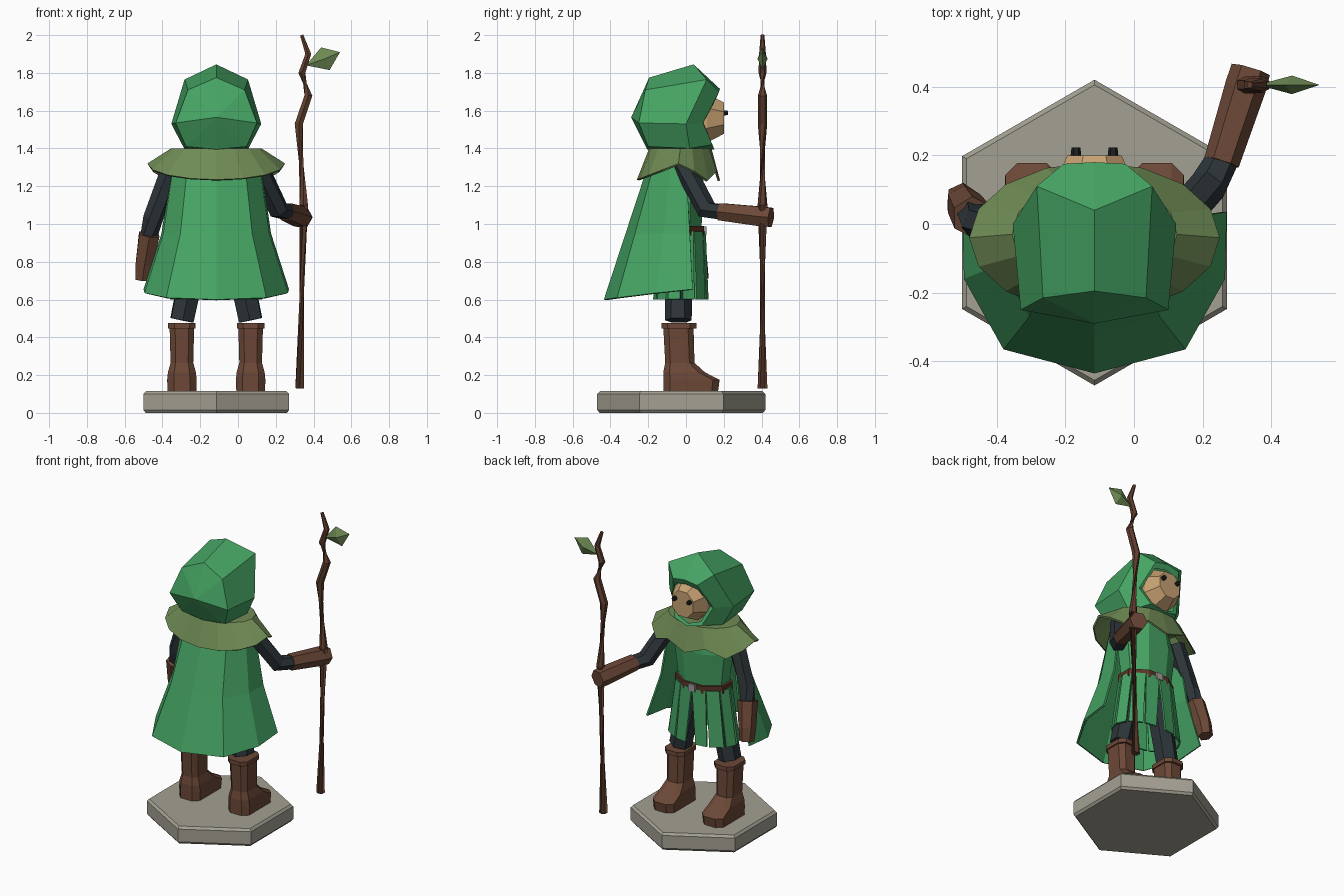
import bpy, bmesh, math
from mathutils import Vector

if "Cube" in bpy.data.objects:
    bpy.data.objects.remove(bpy.data.objects["Cube"], do_unlink=True)

CX = -0.115  # body centre line


def material(name, rgb):
    m = bpy.data.materials.new(name)
    m.use_nodes = True
    m.diffuse_color = (*rgb, 1)
    m.node_tree.nodes["Principled BSDF"].inputs["Base Color"].default_value = (*rgb, 1)
    return m


GREEN = material("cloak green", (0.06, 0.37, 0.125))
OLIVE = material("olive", (0.16, 0.26, 0.09))
LEATHER = material("brown leather", (0.15, 0.065, 0.038))
CLOTH = material("dark cloth", (0.026, 0.035, 0.041))
STONE = material("stone", (0.37, 0.35, 0.29))
SKIN = material("skin", (0.58, 0.36, 0.17))
BLACK = material("eye black", (0.012, 0.013, 0.015))
WOOD = material("staff wood", (0.12, 0.05, 0.028))
STRAP = material("belt brown", (0.10, 0.035, 0.02))
METAL = material("buckle grey", (0.35, 0.35, 0.33))


def finish(name, bm, mat, thick=0):
    bmesh.ops.recalc_face_normals(bm, faces=bm.faces)
    me = bpy.data.meshes.new(name)
    bm.to_mesh(me)
    bm.free()
    me.materials.append(mat)
    ob = bpy.data.objects.new(name, me)
    bpy.context.collection.objects.link(ob)
    if thick:
        s = ob.modifiers.new("thickness", "SOLIDIFY")
        s.thickness = thick
    return ob


def loft(name, rings, mat, closed=True, caps=(True, True), thick=0):
    """Skin a list of equally long point rings."""
    bm = bmesh.new()
    vs = [[bm.verts.new(p) for p in r] for r in rings]
    n = len(rings[0])
    for a, b in zip(vs, vs[1:]):
        for i in range(n if closed else n - 1):
            j = (i + 1) % n
            bm.faces.new((a[i], a[j], b[j], b[i]))
    for cap, ring in zip(caps, (vs[0], vs[-1])):
        if cap and closed:
            bm.faces.new(ring)
    return finish(name, bm, mat, thick)


def oval(cx, cy, z, rx, ry, n=8, turn=0.5):
    angles = [math.tau * (i + turn) / n for i in range(n)]
    return [Vector((cx + rx * math.cos(a), cy + ry * math.sin(a), z)) for a in angles]


def tube(name, path, radii, mat, sides=6):
    pts = [Vector(p) for p in path]
    rings = []
    for i, p in enumerate(pts):
        t = pts[min(i + 1, len(pts) - 1)] - pts[max(i - 1, 0)]
        q = t.to_track_quat('Z', 'X')
        rings.append([p + q @ v for v in oval(0, 0, 0, radii[i], radii[i], sides)])
    return loft(name, rings, mat)


def box(name, centre, size, mat):
    x, y, z = (s / 2 for s in size)
    c = Vector(centre)
    rings = [[c + Vector((a * x, b * y, k * z)) for a, b in ((-1, -1), (1, -1), (1, 1), (-1, 1))]
             for k in (-1, 1)]
    return loft(name, rings, mat)


def mirrored(half):
    """Close a half profile (dx, y, z), running from top to bottom centre."""
    right = [Vector((CX + x, y, z)) for x, y, z in half]
    left = [Vector((CX - x, y, z)) for x, y, z in reversed(half[1:-1])]
    return right + left


# Hexagonal plinth with bevelled edges
loft("plinth", [oval(CX, -0.025, z, r, r, 6) for z, r in
                ((0, 0.432), (0.015, 0.445), (0.1, 0.445), (0.115, 0.43))], STONE)

# Boots and legs
BOOT = ((0.115, 0.076, -0.12, 0.17), (0.175, 0.078, -0.12, 0.178), (0.215, 0.074, -0.12, 0.1),
        (0.265, 0.06, -0.11, 0.045), (0.45, 0.065, -0.12, 0.04))
CUFF = ((0.447, 0.073, -0.13, 0.055), (0.475, 0.073, -0.13, 0.055))


def boot_rings(cx, spec):
    rings = []
    for z, w, back, front in spec:
        c = 0.45 * w
        rings.append([Vector((cx + x, y, z)) for x, y in
                      ((w, back + c), (w, front - c), (w - c, front), (c - w, front),
                       (-w, front - c), (-w, back + c), (c - w, back), (w - c, back))])
    return rings


for side, s in (("left", 1), ("right", -1)):
    x = CX + s * 0.182
    loft(side + "_boot", boot_rings(x, BOOT), LEATHER)
    loft(side + "_boot_cuff", boot_rings(x, CUFF), LEATHER)
    tube(side + "_leg", [(x, -0.04, 0.49), (CX + s * 0.1, -0.035, 0.88)], (0.07, 0.075), CLOTH)

# Tunic body
loft("tunic", [oval(CX, -0.025, z, rx, ry) for z, rx, ry in
               ((0.93, 0.175, 0.115), (0.97, 0.17, 0.115), (1.2, 0.2, 0.13), (1.36, 0.15, 0.11))], GREEN)

# Skirt of separate hanging panels, split widest at the front
bm = bmesh.new()
top = oval(CX, -0.025, 0.96, 0.178, 0.118, 12, 0)
low = oval(CX, -0.025, 0.6, 0.235, 0.138, 12, 0)
for i in range(12):
    j = (i + 1) % 12
    gap_i = 0.3 if i == 3 else 0.05
    gap_j = 0.3 if j == 3 else 0.05
    a, b = low[i].lerp(low[j], gap_i), low[j].lerp(low[i], gap_j)
    bm.faces.new([bm.verts.new(p) for p in (top[i], top[j], b, a)])
finish("skirt_panels", bm, GREEN, 0.012)

# Belt and buckle
loft("belt", [oval(CX, -0.025, z, 0.192, 0.13) for z in (0.94, 0.99)], STRAP)
box("buckle", (CX, 0.1, 0.965), (0.05, 0.016, 0.045), METAL)

# Cape, open at the front
CAPE = (((0.235, 0.0, 1.33), (0.225, -0.08, 1.33), (0.15, -0.165, 1.33), (0, -0.195, 1.33)),
        ((0.29, 0.02, 0.95), (0.28, -0.12, 0.95), (0.19, -0.27, 0.95), (0, -0.32, 0.95)),
        ((0.385, 0.035, 0.655), (0.38, -0.16, 0.635), (0.265, -0.365, 0.61), (0, -0.435, 0.6)))
loft("cape", [[Vector((CX + x, y, z)) for x, y, z in row] +
              [Vector((CX - x, y, z)) for x, y, z in reversed(row[:-1])] for row in CAPE],
     GREEN, closed=False, thick=0.012)

# Shoulder mantle with a jagged front hem
hem = oval(CX, -0.04, 0, 0.365, 0.22, 16, 0)
for i, p in enumerate(hem):
    if 1 <= i <= 7:
        p.z = 1.23 if i % 2 == 0 else 1.28
    else:
        p.z = 1.32 - 0.085 * abs(math.sin(math.tau * i / 16))
loft("mantle", [oval(CX, -0.03, 1.4, 0.24, 0.165, 16, 0), hem], OLIVE, caps=(True, False), thick=0.012)

# Arms with gloves
tube("left_arm", [(0.1, -0.02, 1.32), (0.215, 0.11, 1.075), (0.27, 0.21, 1.06)],
     (0.055, 0.055, 0.045), CLOTH)
tube("left_glove", [(0.255, 0.18, 1.065), (0.325, 0.4, 1.04), (0.34, 0.45, 1.035)],
     (0.052, 0.06, 0.058), LEATHER)
tube("right_arm", [(-0.345, -0.02, 1.32), (-0.45, 0, 1.03), (-0.48, 0.035, 0.9)],
     (0.055, 0.053, 0.045), CLOTH)
tube("right_glove", [(-0.47, 0.02, 0.945), (-0.495, 0.06, 0.79), (-0.502, 0.075, 0.705)],
     (0.062, 0.054, 0.046), LEATHER)

# Head: flat face with chamfered sides, and eyes
head = []
for y, rx, rz in ((-0.08, 0.12, 0.13), (0.11, 0.13, 0.14), (0.2, 0.085, 0.09)):
    head.append([Vector((p.x, y, 1.56 + p.y)) for p in oval(CX, 0, 0, rx, rz)])
loft("head", head, SKIN)
for side, s in (("left", 1), ("right", -1)):
    tube(side + "_eye", [(CX + s * 0.054, 0.195, 1.588), (CX + s * 0.054, 0.222, 1.588)],
         (0.016, 0.013), BLACK)

# Hood: rings from the rim of the opening to the back point
HOOD = (((0, 0.165, 1.68), (0.085, 0.16, 1.665), (0.128, 0.09, 1.54), (0.085, 0.13, 1.44), (0, 0.14, 1.41)),
        ((0, 0.18, 1.715), (0.09, 0.175, 1.7), (0.15, 0.09, 1.535), (0.1, 0.14, 1.42), (0, 0.15, 1.395)),
        ((0, 0.04, 1.845), (0.168, 0.11, 1.765), (0.238, 0, 1.53), (0.17, 0.02, 1.4), (0, 0.05, 1.385)),
        ((0, -0.195, 1.775), (0.15, -0.215, 1.71), (0.215, -0.25, 1.535), (0.16, -0.2, 1.41), (0, -0.205, 1.395)),
        ((0, -0.29, 1.565),) * 5)
hood = loft("hood", [mirrored(r) for r in HOOD], GREEN, caps=(False, False))
bm = bmesh.new()
bm.from_mesh(hood.data)
bmesh.ops.remove_doubles(bm, verts=bm.verts, dist=0.0005)
bmesh.ops.recalc_face_normals(bm, faces=bm.faces)
bm.to_mesh(hood.data)
bm.free()

# Crooked staff with one leaf
STAFF = ((0.326, 0.13), (0.348, 1.1), (0.322, 1.53), (0.373, 1.68), (0.338, 1.8), (0.372, 1.9), (0.337, 2.0))
tube("staff", [(x, 0.405, z) for x, z in STAFF], (0.026, 0.026, 0.025, 0.024, 0.021, 0.018, 0.01), WOOD)
bm = bmesh.new()
rim = [bm.verts.new((x, 0.405, z)) for x, z in ((0.36, 1.84), (0.44, 1.935), (0.54, 1.91), (0.485, 1.815))]
for dy in (-0.027, 0.027):
    tip = bm.verts.new((0.46, 0.405 + dy, 1.875))
    for a, b in zip(rim, rim[1:] + rim[:1]):
        bm.faces.new((a, b, tip))
finish("leaf", bm, OLIVE)
